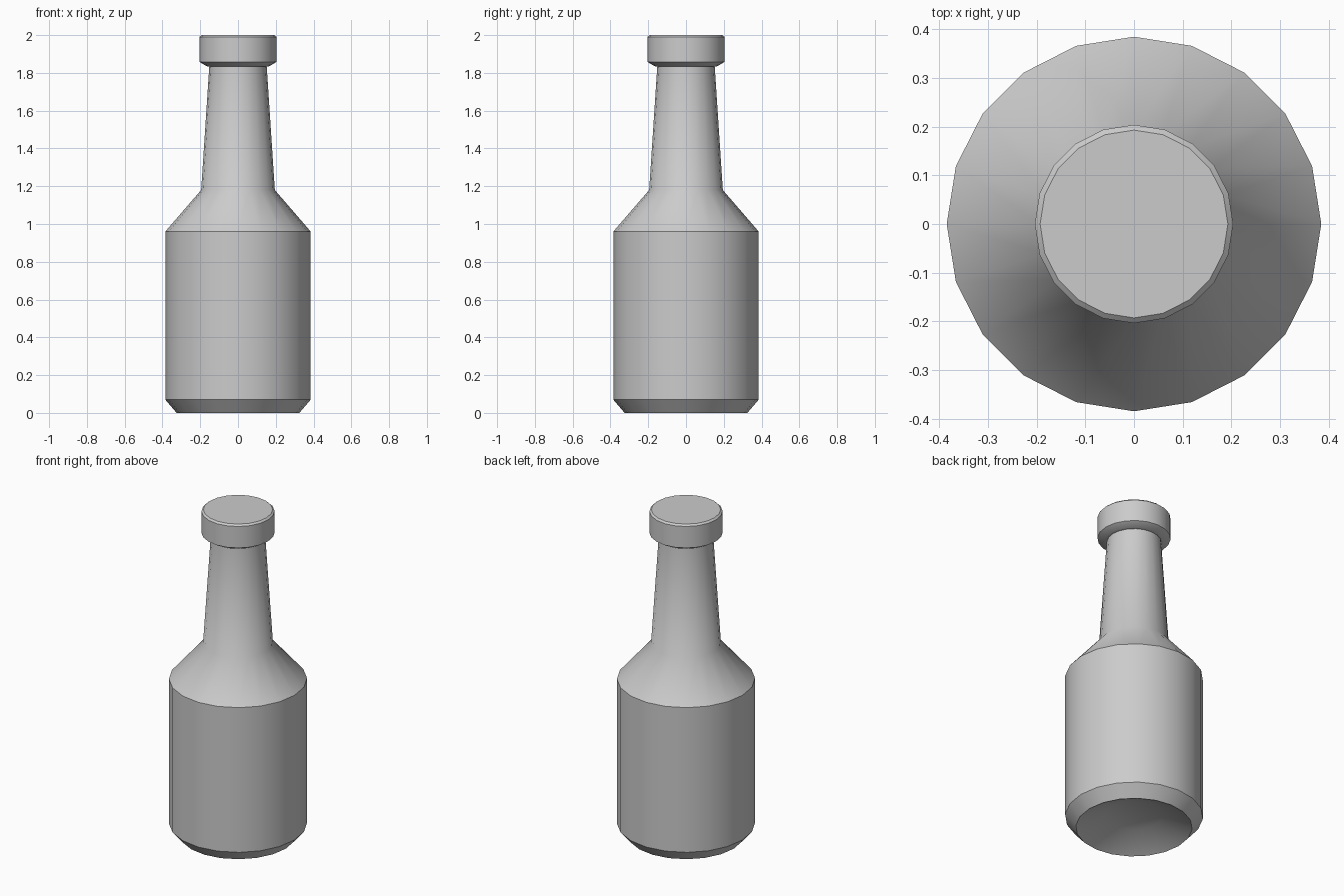
import bpy, bmesh
from math import cos, sin, pi, radians

if "Cube" in bpy.data.objects:
    bpy.data.objects.remove(bpy.data.objects["Cube"])

SIDES = 20


def lathe(name, profile):
    """Revolve (radius, z) points around z, closing both ends with flat caps."""
    bm = bmesh.new()
    rings = [[bm.verts.new((r * cos(2 * pi * i / SIDES), r * sin(2 * pi * i / SIDES), z))
              for i in range(SIDES)] for r, z in profile]
    for low, high in zip(rings, rings[1:]):
        for i in range(SIDES):
            j = (i + 1) % SIDES
            bm.faces.new((low[i], low[j], high[j], high[i]))
    bm.faces.new(rings[0][::-1])
    bm.faces.new(rings[-1])
    bmesh.ops.recalc_face_normals(bm, faces=bm.faces[:])
    mesh = bpy.data.meshes.new(name)
    bm.to_mesh(mesh)
    bm.free()
    obj = bpy.data.objects.new(name, mesh)
    bpy.context.collection.objects.link(obj)
    bpy.ops.object.select_all(action='DESELECT')
    obj.select_set(True)
    bpy.context.view_layer.objects.active = obj
    bpy.ops.object.shade_smooth_by_angle(angle=radians(39))
    return obj


# Bottle: recessed base, bevelled foot, body, shoulder, tapering neck
lathe("bottle", [(0.16, 0.08), (0.325, 0.0), (0.385, 0.07), (0.385, 0.96),
                 (0.195, 1.18), (0.152, 1.835)])

# Cap: wider collar with bevelled rims
lathe("cap", [(0.152, 1.835), (0.165, 1.835), (0.204, 1.858), (0.204, 1.99), (0.193, 2.0)])
